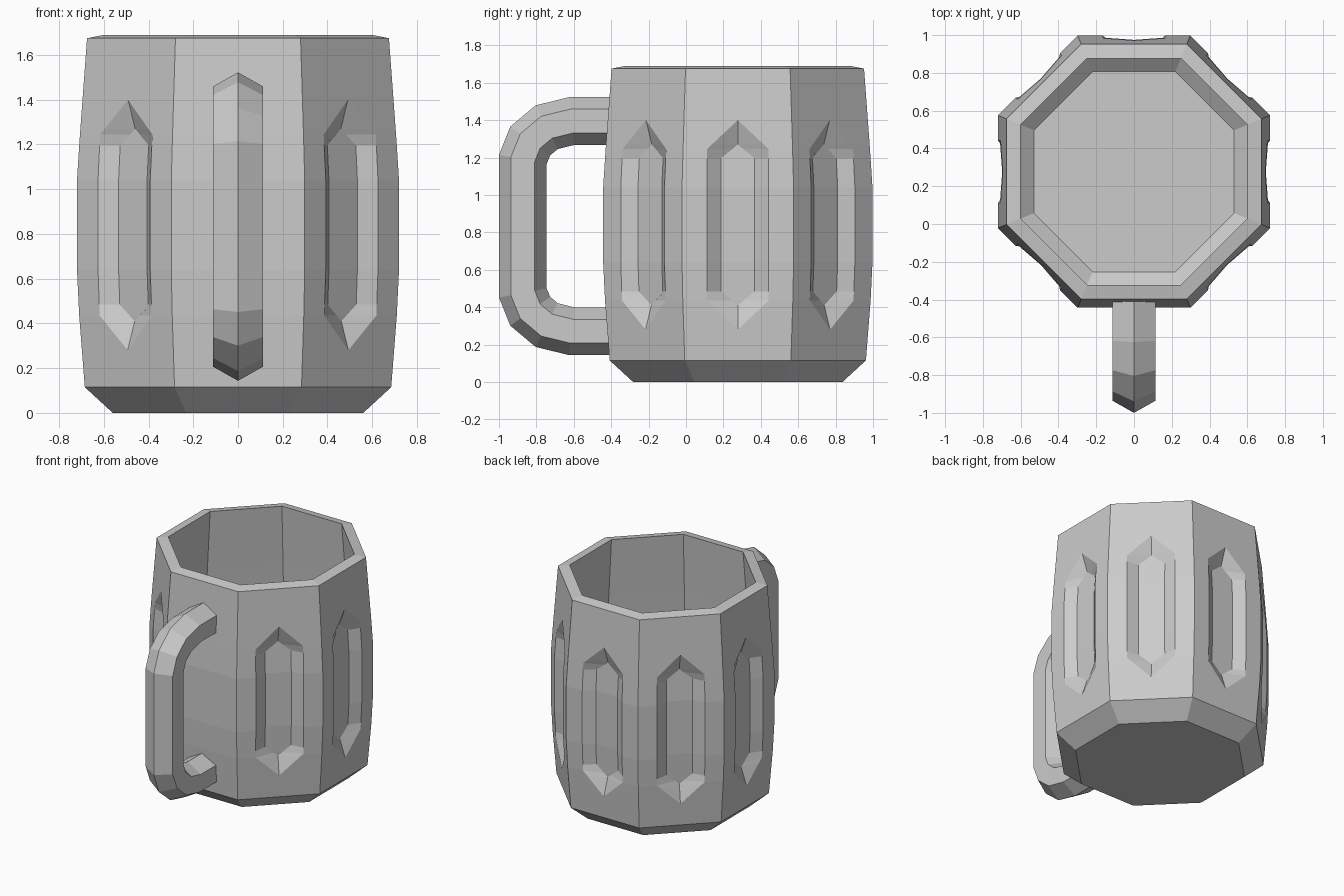
import bpy, bmesh, math
from mathutils import Vector

if "Cube" in bpy.data.objects:
    bpy.data.objects.remove(bpy.data.objects["Cube"])

CY = 0.277                      # centre of the cup in y
T = math.tan(math.pi / 8)       # half side / apothem of an octagon
BARREL = [(0.115, 0.685), (0.435, 0.71), (0.64, 0.72), (1.04, 0.72), (1.24, 0.707), (1.675, 0.675)]


def apothem(z):
    for (z0, a0), (z1, a1) in zip(BARREL, BARREL[1:]):
        if z <= z1:
            return a0 + (a1 - a0) * (z - z0) / (z1 - z0)
    return BARREL[-1][1]


def place(side, u, a, z):
    """Point at sideways offset u on a side plane; side 0 faces the front."""
    ang = -math.pi / 2 + side * math.pi / 4
    c, s = math.cos(ang), math.sin(ang)
    return Vector((a * c - u * s, CY + a * s + u * c, z))


def add_grid(bm, rows):
    for r0, r1 in zip(rows, rows[1:]):
        for i in range(len(r0) - 1):
            bm.faces.new([bm.verts.new(p) for p in (r0[i], r0[i + 1], r1[i + 1], r1[i])])


def finish(bm, name):
    bmesh.ops.remove_doubles(bm, verts=bm.verts, dist=0.0005)
    bmesh.ops.recalc_face_normals(bm, faces=bm.faces)
    me = bpy.data.meshes.new(name)
    bm.to_mesh(me)
    bm.free()
    ob = bpy.data.objects.new(name, me)
    bpy.context.collection.objects.link(ob)


# Cup: each row is z, panel half width, panel floor half width, depth
W, V, D = 0.165, 0.09, 0.055
lower = [(0.115, 0, 0, 0), (0.28, 0, 0, 0), (0.41, 0.138, 0, D), (0.435, W, 0.03, D),
         (0.484, W, V, D), (0.64, W, V, D)]
upper = [(1.68 - z, w, v, d) for z, w, v, d in reversed(lower[1:])]
panel_rows = lower + upper + [(1.675, 0, 0, 0)]

# Plain rings: base below the walls, then rim, inside wall and floor
base = [(0, 0), (0, 0.56), (0.115, 0.685)]
inside = [(1.675, 0.675), (1.69, 0.60)]
inside += [(z, a - 0.075) for z, a in reversed(BARREL[1:-1])]
inside += [(0.147, 0.612), (0.08, 0.53), (0.08, 0)]

bm = bmesh.new()
for side in range(8):
    rows = []
    for z, w, v, d in panel_rows:
        a = apothem(z)
        h = a * T
        if side == 0:           # plain side behind the handle
            w = v = d = 0
        rows.append([place(side, u, a - dd, z) for u, dd in
                     ((-h, 0), (-w, 0), (-v, d), (v, d), (w, 0), (h, 0))])
    add_grid(bm, rows)
    for profile in (base, inside):
        add_grid(bm, [[place(side, -a * T, a, z), place(side, a * T, a, z)] for z, a in profile])
bmesh.ops.remove_doubles(bm, verts=bm.verts, dist=0.0005)
finish(bm, "mug_body")

# Handle: hexagonal section swept along a bent path with mitred corners
half = [(-0.38, 1.395), (-0.61, 1.395), (-0.745, 1.362), (-0.833, 1.288), (-0.8725, 1.19)]
path = [Vector(p) for p in half + [(y, 1.666 - z) for y, z in reversed(half)]]
R = 0.1275
rings = []
for i, p in enumerate(path):
    d0 = (p - path[i - 1]).normalized() if i else (path[1] - p).normalized()
    d1 = (path[i + 1] - p).normalized() if i < len(path) - 1 else d0
    t = (d0 + d1).normalized()
    n = Vector((t.y, -t.x)) / t.dot(d0)
    ring = []
    for k in range(7):
        ang = k * math.pi / 3
        q = p + n * R * math.cos(ang)
        ring.append(Vector((R * math.sin(ang) * 1.02, q.x, q.y)))
    rings.append(ring)
bm = bmesh.new()
add_grid(bm, rings)
for ring in (rings[0], rings[-1]):
    bm.faces.new([bm.verts.new(p) for p in ring[:6]])
finish(bm, "handle")
